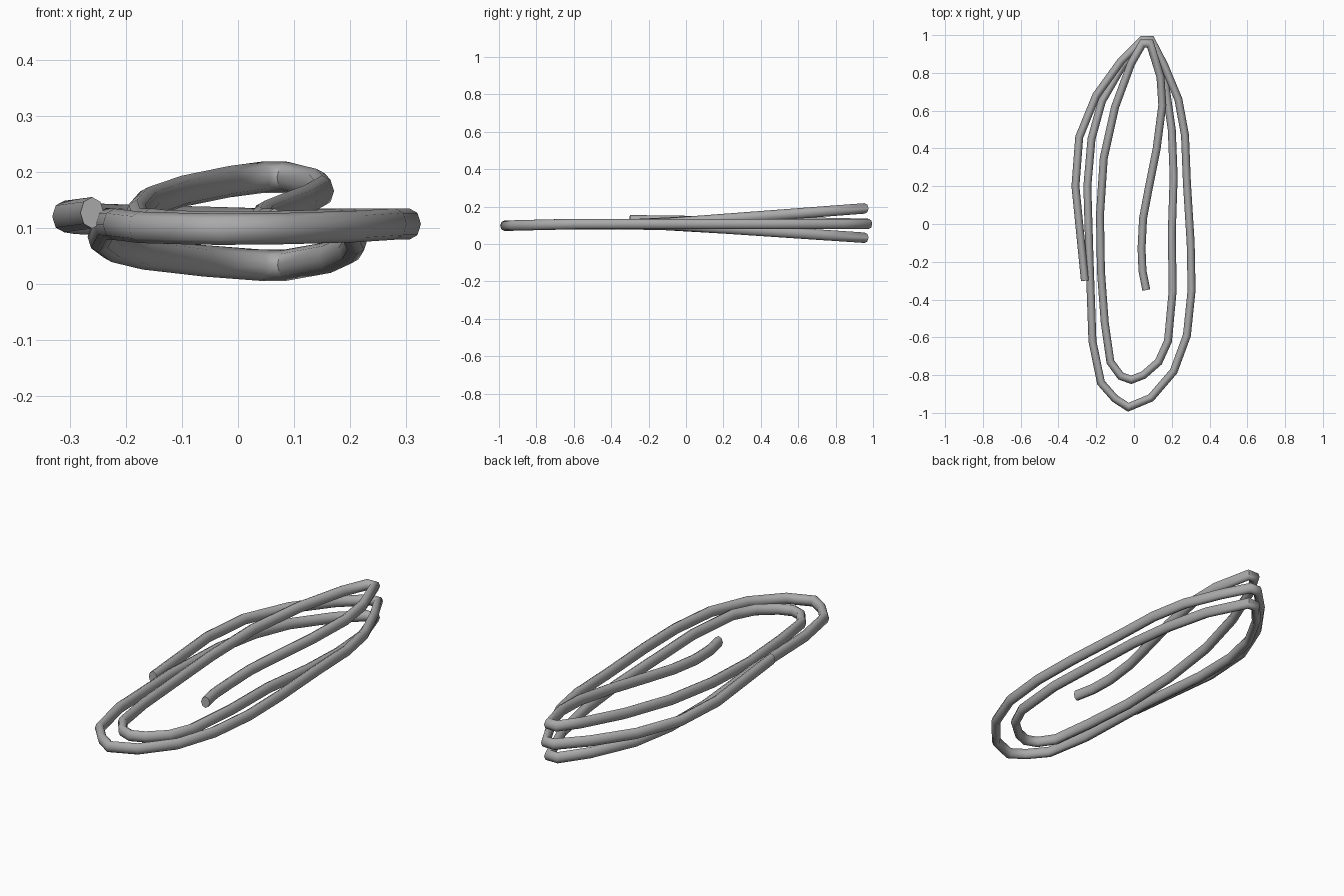
import bpy
import bmesh
from math import cos, sin, pi
from mathutils import Vector

cube = bpy.data.objects.get("Cube")
if cube:
    bpy.data.objects.remove(cube, do_unlink=True)

SIDES = 8
HALF_WIDTH = 0.021
HALF_HEIGHT = 0.028
UP = Vector((0, 0, 1))

# Level of each pass at the back bend, relative to the flat front of the coil
TOP, MIDDLE, BOTTOM = 0.083, 0.0, -0.073

# Plan of the wire, from its inner end to its outer end
inner_tail = [(0.065, -0.35), (0.045, -0.25), (0.04, -0.13), (0.048, 0.03), (0.08, 0.2),
              (0.12, 0.4), (0.15, 0.63), (0.14, 0.78), (0.085, 0.955)]
inner_left = [(0.045, 0.955), (-0.015, 0.85), (-0.1, 0.62), (-0.16, 0.35), (-0.18, 0.05),
              (-0.175, -0.25), (-0.155, -0.52), (-0.125, -0.73), (-0.07, -0.805), (-0.015, -0.825)]
inner_right = [(0.05, -0.8), (0.13, -0.73), (0.18, -0.62), (0.205, -0.35), (0.2, -0.05),
               (0.21, 0.25), (0.2, 0.5), (0.165, 0.74), (0.085, 0.955)]
outer_left = [(0.04, 0.955), (-0.06, 0.84), (-0.17, 0.65), (-0.225, 0.45), (-0.247, 0.2),
              (-0.235, -0.2), (-0.22, -0.62), (-0.175, -0.84), (-0.1, -0.925), (-0.03, -0.97)]
outer_right = [(0.09, -0.92), (0.21, -0.78), (0.28, -0.59), (0.305, -0.35), (0.3, -0.1),
               (0.28, 0.22), (0.27, 0.47), (0.235, 0.66), (0.16, 0.84), (0.09, 0.975)]
outer_tail = [(0.045, 0.975), (-0.07, 0.86), (-0.2, 0.68), (-0.29, 0.46), (-0.31, 0.2),
              (-0.285, -0.05), (-0.26, -0.3)]


def lift(points, level, end_rise=0.0):
    """Fan a pass up or down towards the back; end_rise lifts its last point."""
    lifted = []
    for i, (x, y) in enumerate(points):
        fan = max(0.0, y + 0.15) / 1.1
        dip = 0.01 * max(0.0, -y - 0.6) / 0.4
        rise = end_rise * i / (len(points) - 1)
        lifted.append(Vector((x, y, 0.107 + level * fan - dip + rise)))
    return lifted


def sweep(name, path, material):
    """Sweep an oval section along the path with mitred bends and closed ends."""
    bm = bmesh.new()
    rings = []
    for i, point in enumerate(path):
        before = (point - path[max(i - 1, 0)]).normalized()
        after = (path[min(i + 1, len(path) - 1)] - point).normalized()
        tangent = (before + after).normalized()
        mitre = 1 / max(0.7, tangent.dot(after if i == 0 else before))
        side = tangent.cross(UP).normalized()
        upward = side.cross(tangent)
        ring = []
        for k in range(SIDES):
            a = 2 * pi * k / SIDES
            offset = side * cos(a) * HALF_WIDTH * mitre + upward * sin(a) * HALF_HEIGHT
            ring.append(bm.verts.new(point + offset))
        rings.append(ring)
    for r, s in zip(rings, rings[1:]):
        for k in range(SIDES):
            n = (k + 1) % SIDES
            bm.faces.new((r[k], r[n], s[n], s[k]))
    bm.faces.new(rings[0])
    bm.faces.new(rings[-1])
    bmesh.ops.recalc_face_normals(bm, faces=bm.faces)
    mesh = bpy.data.meshes.new(name)
    bm.to_mesh(mesh)
    bm.free()
    mesh.materials.append(material)
    obj = bpy.data.objects.new(name, mesh)
    bpy.context.collection.objects.link(obj)
    return obj


# Plain grey metal
grey = bpy.data.materials.new("wire_grey")
grey.use_nodes = True
colour = (0.4, 0.4, 0.4, 1)
grey.diffuse_color = colour
grey.node_tree.nodes["Principled BSDF"].inputs["Base Color"].default_value = colour

# One continuous coil of wire
path = (lift(inner_tail, TOP) + lift(inner_left, TOP)
        + lift(inner_right, BOTTOM) + lift(outer_left, BOTTOM)
        + lift(outer_right, MIDDLE) + lift(outer_tail, MIDDLE, 0.02))
coil = sweep("wire_coil", path, grey)

bpy.ops.object.select_all(action="DESELECT")
coil.select_set(True)
bpy.context.view_layer.objects.active = coil
bpy.ops.object.shade_smooth_by_angle(angle=pi / 3)
